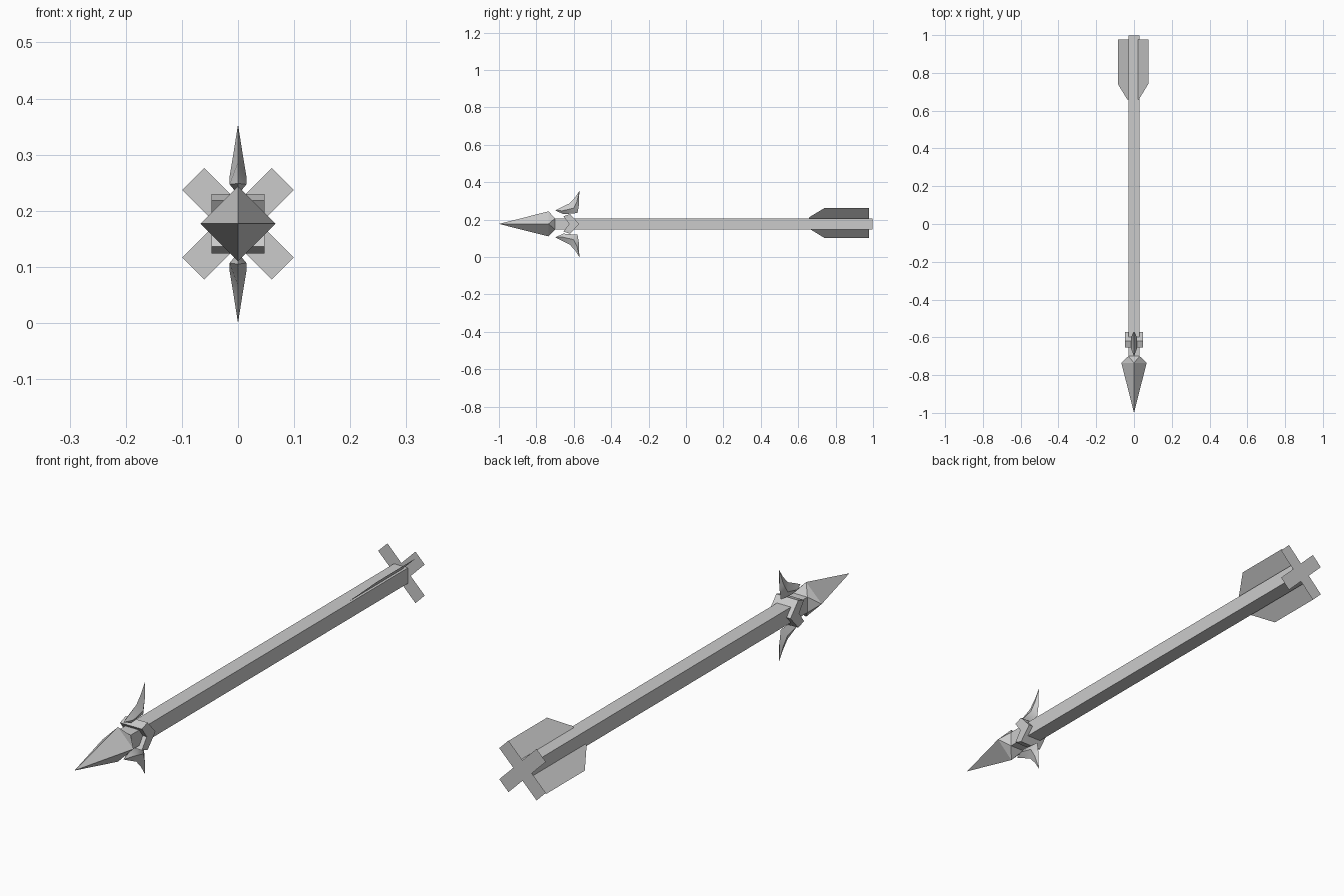
import bpy, bmesh
from math import pi
from mathutils import Vector, Matrix

AXIS = 0.177  # height of the centre line

cube = bpy.data.objects.get("Cube")
if cube:
    bpy.data.objects.remove(cube, do_unlink=True)

grey = bpy.data.materials.new("plain grey")
grey.use_nodes = True
grey.diffuse_color = (0.6, 0.6, 0.6, 1)
grey.node_tree.nodes["Principled BSDF"].inputs["Base Color"].default_value = grey.diffuse_color


def finish(bm, name, recalc=True):
    """Turn a bmesh built around the centre line into an object."""
    if recalc:
        bmesh.ops.recalc_face_normals(bm, faces=bm.faces)
    mesh = bpy.data.meshes.new(name)
    bm.to_mesh(mesh)
    bm.free()
    mesh.materials.append(grey)
    obj = bpy.data.objects.new(name, mesh)
    obj.location.z = AXIS
    bpy.context.collection.objects.link(obj)
    return obj


def polygon(bm, points):
    return bm.faces.new([bm.verts.new(p) for p in points])


# Square shaft
bm = bmesh.new()
bmesh.ops.create_cube(bm, size=1, matrix=Matrix.Translation((0, 0.139, 0))
                      @ Matrix.Diagonal((0.06, 1.716, 0.06, 1)))
finish(bm, "shaft")

# Arrowhead: diamond pyramid, faceted back to the square shaft
bm = bmesh.new()
bm.verts.new((0, -1, 0))
for i in range(4):
    turn = Matrix.Rotation(i * pi / 2, 3, 'Y')
    bm.verts.new(turn @ Vector((0.067, -0.735, 0)))
    bm.verts.new(turn @ Vector((0.03, -0.70, 0.03)))
bmesh.ops.convex_hull(bm, input=bm.verts)
finish(bm, "arrowhead")

# Collar: chevron profile (y, z) extruded across the shaft
upper = [(-0.625, 0), (-0.655, 0.041), (-0.62, 0.053), (-0.572, 0)]
lower = [(y, -z) for y, z in reversed(upper[1:3])]
bm = bmesh.new()
face = polygon(bm, [(-0.047, y, z) for y, z in upper + lower])
side = bmesh.ops.extrude_face_region(bm, geom=[face])
moved = [g for g in side["geom"] if isinstance(g, bmesh.types.BMVert)]
bmesh.ops.translate(bm, verts=moved, vec=(0.094, 0, 0))
finish(bm, "collar")

# Curved barbs: diamond sections given as front (y, z), back (y, z), half width
sections = [((-0.668, 0.088), (-0.655, 0.052), 0.015),
            ((-0.622, 0.110), (-0.580, 0.058), 0.015),
            ((-0.593, 0.142), (-0.573, 0.098), 0.009)]
for name, s in (("upper_barb", 1), ("lower_barb", -1)):
    bm = bmesh.new()
    root = bm.verts.new((0, -0.70, 0.072 * s))
    tip = bm.verts.new((0, -0.57, 0.177 * s))
    rings = []
    for (fy, fz), (by, bz), w in sections:
        my, mz = (fy + by) / 2, (fz + bz) / 2
        rings.append([bm.verts.new((x, y, z * s)) for x, y, z in
                      ((0, fy, fz), (w, my, mz), (0, by, bz), (-w, my, mz))])
    for i in range(4):
        j = (i + 1) % 4
        bm.faces.new((root, rings[0][i], rings[0][j]))
        bm.faces.new((tip, rings[-1][j], rings[-1][i]))
        for a, b in zip(rings, rings[1:]):
            bm.faces.new((a[i], b[i], b[j], a[j]))
    barb = finish(bm, name)
    bpy.ops.object.select_all(action='DESELECT')
    barb.select_set(True)
    bpy.context.view_layer.objects.active = barb
    bpy.ops.object.shade_smooth_by_angle(angle=pi / 4)

# Flat tail vane, one diagonal sheet with a half on each side of the shaft
bm = bmesh.new()
half = [(0.03, 0.658), (0.081, 0.742), (0.081, 0.978), (0, 0.978)]
for s in (1, -1):
    polygon(bm, [(s * r - 0.005, y, s * r + 0.005) for r, y in [(0, 0.658)] + half])
bmesh.ops.remove_doubles(bm, verts=bm.verts, dist=0.0001)
finish(bm, "tail_vane")

# Flat diagonal cross closing the back end
bm = bmesh.new()
outline = []
for i in range(4):
    turn = Matrix.Rotation(pi / 4 + i * pi / 2, 3, 'Y')
    outline += [turn @ Vector(p) for p in
                ((0.028, 1, 0.028), (0.113, 1, 0.028), (0.113, 1, -0.028))]
# order each arm so the outline runs round the cross
polygon(bm, outline)
finish(bm, "tail_cross")
